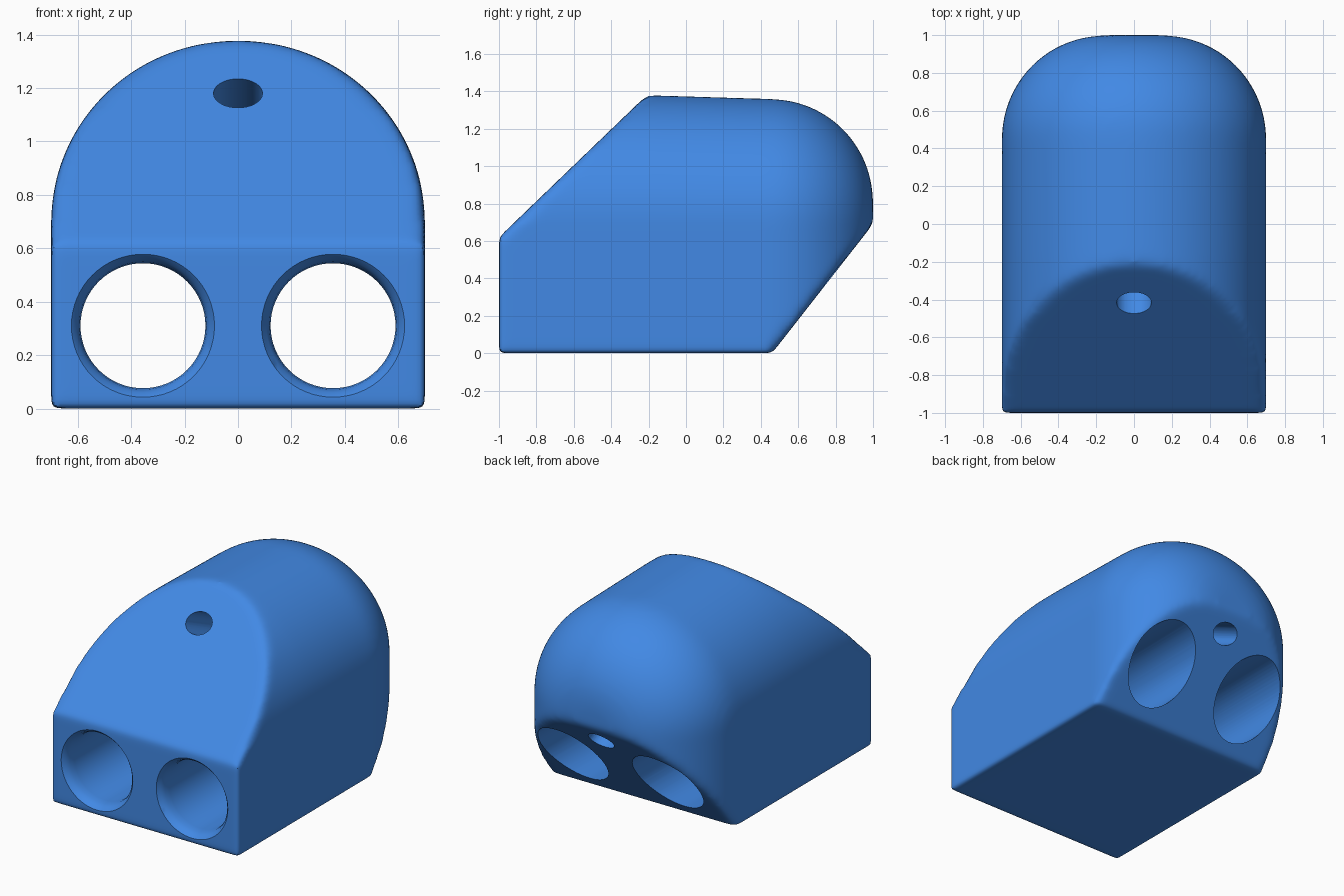
import bpy, bmesh, math

if "Cube" in bpy.data.objects:
    bpy.data.objects.remove(bpy.data.objects["Cube"])

blue = bpy.data.materials.new("blue")
blue.diffuse_color = (0.054, 0.25, 0.78, 1)
blue.use_nodes = True
blue.node_tree.nodes["Principled BSDF"].inputs["Base Color"].default_value = blue.diffuse_color


def loft(name, rings, cuts=()):
    """Closed solid through rings of points, trimmed by planes (point, outward normal)."""
    bm = bmesh.new()
    loops = [[bm.verts.new(p) for p in ring] for ring in rings]
    n = len(loops[0])
    for a, b in zip(loops, loops[1:]):
        for i in range(n):
            j = (i + 1) % n
            bm.faces.new((a[i], a[j], b[j], b[i]))
    bm.faces.new(loops[0])
    bm.faces.new(loops[-1])
    for point, normal in cuts:
        res = bmesh.ops.bisect_plane(bm, geom=bm.verts[:] + bm.edges[:] + bm.faces[:],
                                     plane_co=point, plane_no=normal, clear_outer=True)
        edges = [e for e in res["geom_cut"] if isinstance(e, bmesh.types.BMEdge)]
        bmesh.ops.edgeloop_fill(bm, edges=edges)
    bmesh.ops.recalc_face_normals(bm, faces=bm.faces[:])
    mesh = bpy.data.meshes.new(name)
    bm.to_mesh(mesh)
    bm.free()
    mesh.materials.append(blue)
    ob = bpy.data.objects.new(name, mesh)
    bpy.context.collection.objects.link(ob)
    return ob


def arch(y, inset):
    """Arched cross-section of the body, shrunk by inset."""
    w = 0.7 - inset
    h = 0.68 - 0.02 * min(max((y + 0.2) / 0.65, 0), 1) - inset
    pts = [(w, y, 0)]
    for i in range(49):
        t = math.pi * i / 48
        pts.append((w * math.cos(t), y, 0.7 + h * math.sin(t)))
    return pts + [(-w, y, 0)]


def ellipse(x, y, z, rx, rz, n=64):
    return [(x + rx * math.cos(2 * math.pi * i / n), y,
             z + rz * math.sin(2 * math.pi * i / n)) for i in range(n)]


# body: arched block with a domed back, sloped front and undercut rear
R = 0.55
rings = [arch(-1, 0), arch(-0.2, 0)]
for i in range(17):
    t = math.pi / 2 * i / 16
    rings.append(arch(0.45 + R * math.sin(t), R * (1 - math.cos(t))))
body = loft("body", rings, [((0, -0.6, 1.005), (0, -0.962, 1)),
                            ((0, 0.46, 0), (0, 1.278, -1))])

# soften all outer edges
remesh = body.modifiers.new("remesh", 'REMESH')
remesh.mode = 'VOXEL'
remesh.voxel_size = 0.02
smooth = body.modifiers.new("soften", 'SMOOTH')
smooth.factor = 0.5
smooth.iterations = 22

# two large straight bores with flared front rims
cutters = []
flare = [(-1.05, 0.285), (-1.0, 0.268), (-0.98, 0.25), (-0.95, 0.239), (-0.91, 0.234), (1.1, 0.234)]
for side in (-1, 1):
    cutters.append(loft("bore_cutter", [ellipse(side * 0.356, y, 0.31, r, r) for y, r in flare]))

# small bore sloping down from the front slope to the rear undercut
cutters.append(loft("small_bore_cutter",
                    [ellipse(0, y, 1.177 - 0.46 * (y + 0.41), 0.092, 0.08, 32) for y in (-0.9, 1.2)]))

for c in cutters:
    c.hide_render = True
    mod = body.modifiers.new("bore", 'BOOLEAN')
    mod.operation = 'DIFFERENCE'
    mod.solver = 'EXACT'
    mod.object = c

# apply everything and shade smooth
bpy.ops.object.select_all(action='DESELECT')
body.select_set(True)
bpy.context.view_layer.objects.active = body
for mod in list(body.modifiers):
    bpy.ops.object.modifier_apply(modifier=mod.name)
for c in cutters:
    bpy.data.objects.remove(c)
body.data.materials.clear()
body.data.materials.append(blue)
for p in body.data.polygons:
    p.material_index = 0
bpy.ops.object.shade_smooth_by_angle(angle=math.radians(35))
